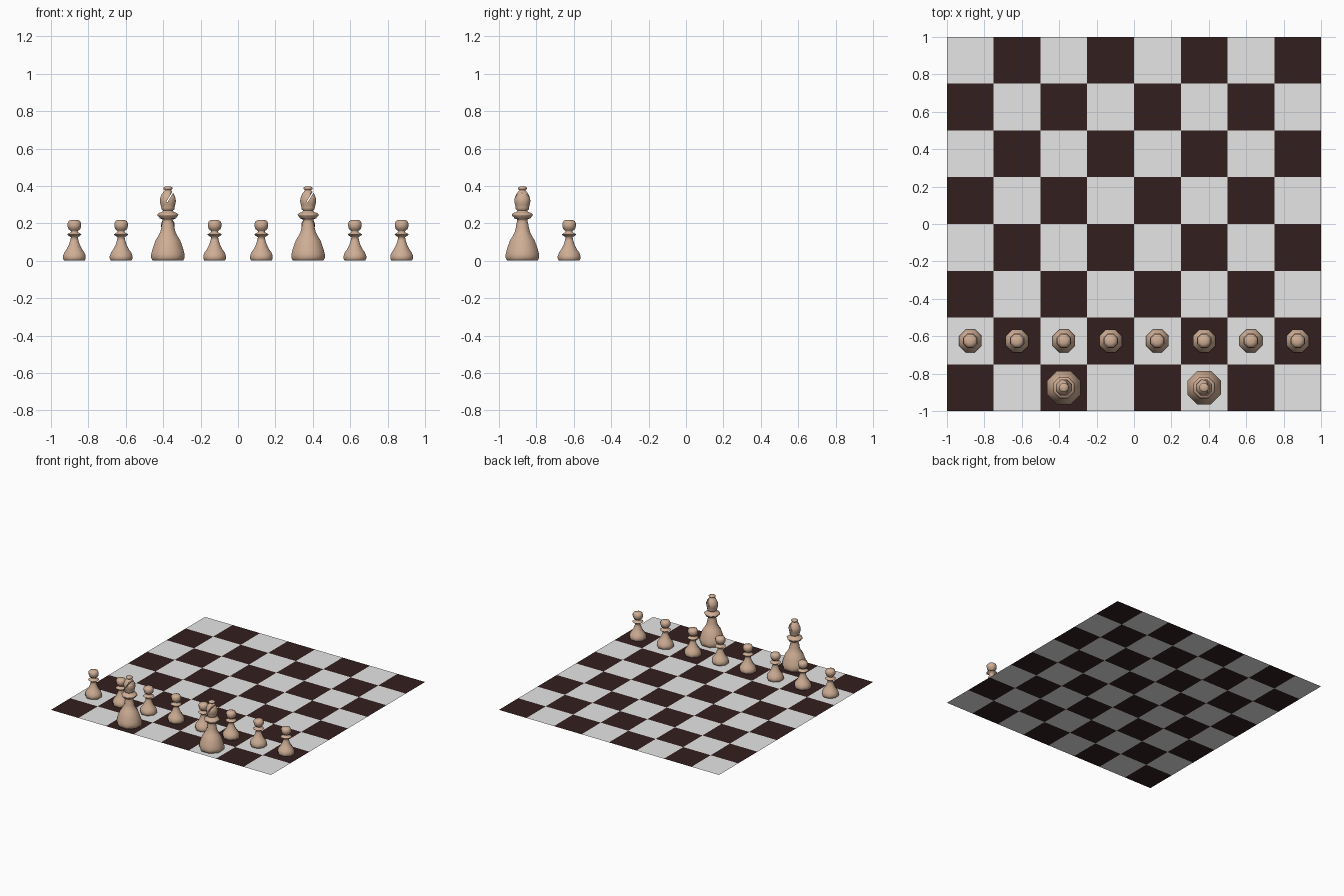
import bpy, bmesh, math
from mathutils import Matrix

if "Cube" in bpy.data.objects:
    bpy.data.objects.remove(bpy.data.objects["Cube"])


def material(name, rgb):
    m = bpy.data.materials.new(name)
    m.diffuse_color = (*rgb, 1)
    m.use_nodes = True
    m.node_tree.nodes["Principled BSDF"].inputs["Base Color"].default_value = m.diffuse_color
    return m


LIGHT = material("light square", (0.79, 0.79, 0.79))
DARK = material("dark square", (0.034, 0.0135, 0.0135))
WOOD = material("pale wood", (0.62, 0.42, 0.30))


def add_object(name, bm, mats):
    mesh = bpy.data.meshes.new(name)
    bm.to_mesh(mesh)
    bm.free()
    for m in mats:
        mesh.materials.append(m)
    ob = bpy.data.objects.new(name, mesh)
    bpy.context.collection.objects.link(ob)
    return ob


def turned(name, profile, sides=8, widen=1.06):
    """Closed turned shape from (radius, height) points, flats facing the axes."""
    bm = bmesh.new()
    rings = []
    for r, z in profile:
        ring = []
        for k in range(sides):
            a = 2 * math.pi * (k + 0.5) / sides
            ring.append(bm.verts.new((r * widen * math.cos(a), r * widen * math.sin(a), z)))
        rings.append(ring)
    for lo, hi in zip(rings, rings[1:]):
        for k in range(sides):
            n = (k + 1) % sides
            bm.faces.new((lo[k], lo[n], hi[n], hi[k]))
    bm.faces.new(rings[0][::-1])
    bm.faces.new(rings[-1])
    return add_object(name, bm, [WOOD])


def smooth(ob):
    bpy.ops.object.select_all(action='DESELECT')
    ob.select_set(True)
    bpy.context.view_layer.objects.active = ob
    bpy.ops.object.shade_smooth_by_angle(angle=math.radians(80))


# board: a flat sheet of 8 x 8 squares, dark in the front left corner
bm = bmesh.new()
bmesh.ops.create_grid(bm, x_segments=8, y_segments=8, size=1)
for f in bm.faces:
    c = f.calc_center_median()
    f.material_index = (math.floor((c.x + 1) * 4) + math.floor((c.y + 1) * 4)) % 2
add_object("board", bm, [DARK, LIGHT])

# pawns: flared foot, thin collar, ball head
pawn_profile = [
    (0.057, 0.001), (0.062, 0.012), (0.062, 0.026), (0.055, 0.044), (0.042, 0.062),
    (0.030, 0.085), (0.022, 0.110), (0.019, 0.126), (0.030, 0.133), (0.040, 0.140),
    (0.030, 0.147), (0.018, 0.153), (0.020, 0.160), (0.032, 0.169), (0.037, 0.184),
    (0.037, 0.200), (0.030, 0.213), (0.016, 0.219)]
pawn = turned("pawn_1", pawn_profile)
smooth(pawn)
pawn.location = (-0.875, -0.625, 0)
for i in range(1, 8):
    p = pawn.copy()
    p.name = f"pawn_{i + 1}"
    p.location.x = -0.875 + 0.25 * i
    bpy.context.collection.objects.link(p)

# bishops: wide bell foot, waist, double collar, egg head with button
bishop_profile = [
    (0.084, 0.001), (0.091, 0.016), (0.091, 0.034), (0.086, 0.056), (0.077, 0.083),
    (0.068, 0.108), (0.054, 0.130), (0.042, 0.152), (0.036, 0.175), (0.033, 0.195),
    (0.028, 0.212), (0.030, 0.222), (0.045, 0.227), (0.047, 0.233), (0.055, 0.240),
    (0.058, 0.247), (0.050, 0.255), (0.033, 0.260), (0.027, 0.268), (0.036, 0.276),
    (0.036, 0.284), (0.040, 0.300), (0.044, 0.318), (0.042, 0.335), (0.034, 0.355),
    (0.022, 0.371), (0.016, 0.377), (0.025, 0.384), (0.025, 0.391), (0.014, 0.397)]
bishop = turned("bishop_left", bishop_profile)

# slanted slot through the head
bm = bmesh.new()
bmesh.ops.create_cube(bm, size=1, matrix=Matrix.Translation((0.011, 0, 0.341))
                      @ Matrix.Rotation(math.radians(31), 4, 'Y')
                      @ Matrix.Diagonal((0.007, 0.2, 0.062, 1)))
cutter = add_object("slot_cutter", bm, [WOOD])
cutter.hide_render = True
mod = bishop.modifiers.new("slot", 'BOOLEAN')
mod.operation = 'DIFFERENCE'
mod.solver = 'EXACT'
mod.object = cutter
bpy.context.view_layer.objects.active = bishop
bpy.ops.object.modifier_apply(modifier="slot")
bpy.data.objects.remove(cutter)
smooth(bishop)
bishop.location = (-0.375, -0.875, 0)
b = bishop.copy()
b.name = "bishop_right"
b.location.x = 0.375
bpy.context.collection.objects.link(b)
